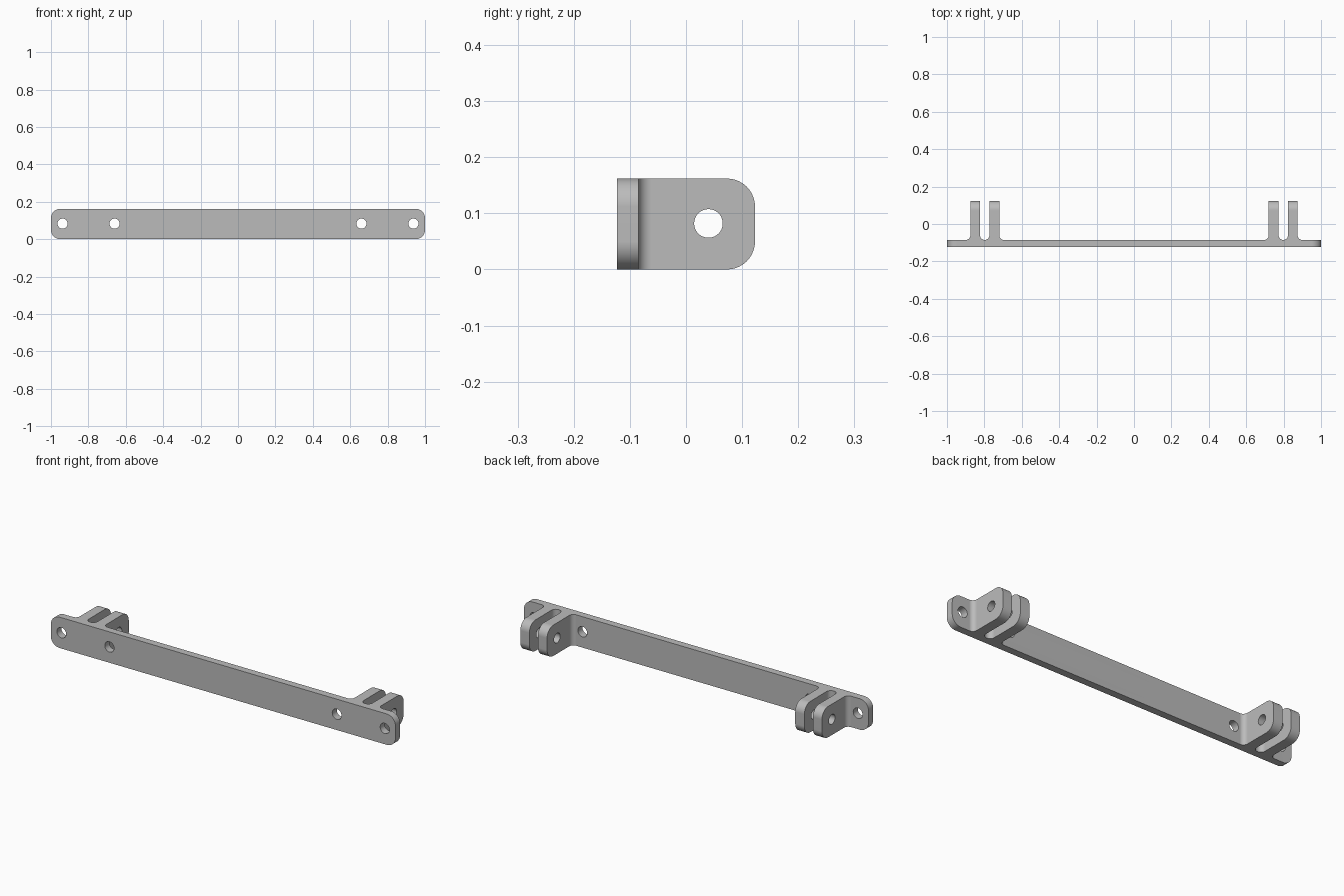
import bpy, bmesh, math

cube = bpy.data.objects.get("Cube")
if cube:
    bpy.data.objects.remove(cube, do_unlink=True)

HEIGHT = 0.162
FRONT, BACK, TIP = -0.123, -0.085, 0.123
LUGS = [(0.72, 0.773), (0.823, 0.875)]
FILLET, CORNER = 0.024, 0.05

# Material
grey = bpy.data.materials.new("satin grey")
grey.use_nodes = True
colour = (0.5, 0.5, 0.5, 1)
grey.diffuse_color = colour
grey.node_tree.nodes["Principled BSDF"].inputs["Base Color"].default_value = colour


def arc(cx, cy, start, steps=8):
    """Quarter circle, counter-clockwise from a start angle in degrees."""
    angles = [math.radians(start + 90 * i / steps) for i in range(steps + 1)]
    return [(cx + FILLET * math.cos(a), cy + FILLET * math.sin(a)) for a in angles]


# Plan outline: plate with two filleted lugs on each end
half = []
for inner, outer in LUGS:
    half += arc(inner - FILLET, BACK + FILLET, 270)
    half += [(inner, TIP), (outer, TIP)]
    half += arc(outer + FILLET, BACK + FILLET, 180)
half += [(1, BACK), (1, FRONT)]
outline = half + [(-x, y) for x, y in reversed(half)]

# Extrude the outline upwards
bm = bmesh.new()
base = bm.faces.new([bm.verts.new((x, y, 0)) for x, y in outline])
top = bmesh.ops.extrude_face_region(bm, geom=[base])
verts = [v for v in top["geom"] if isinstance(v, bmesh.types.BMVert)]
bmesh.ops.translate(bm, verts=verts, vec=(0, 0, HEIGHT))
bmesh.ops.recalc_face_normals(bm, faces=bm.faces)


# Round the plate ends and the lug tips
def is_end(edge):
    a, b = (v.co for v in edge.verts)
    flat = abs(a.z - b.z) < 1e-5
    plate_end = abs(a.x - b.x) < 1e-5 and abs(a.x) > 0.999
    lug_tip = min(a.y, b.y) > TIP - 1e-4
    return flat and (plate_end or lug_tip)


bmesh.ops.bevel(bm, geom=[e for e in bm.edges if is_end(e)], offset=CORNER,
                segments=10, profile=0.5, affect='EDGES')
mesh = bpy.data.meshes.new("mounting_bracket")
bm.to_mesh(mesh)
bm.free()
mesh.materials.append(grey)
bracket = bpy.data.objects.new("mounting_bracket", mesh)
bpy.context.collection.objects.link(bracket)


# Drill the screw holes and the pin holes
def drill(location, rotation, radius, depth):
    bpy.ops.mesh.primitive_cylinder_add(vertices=40, radius=radius, depth=depth,
                                        location=location, rotation=rotation)
    cutter = bpy.context.object
    cutter.name = "hole_cutter"
    cutter.hide_render = True
    cutter.data.materials.append(grey)
    bpy.context.view_layer.objects.active = bracket
    cut = bracket.modifiers.new("hole", 'BOOLEAN')
    cut.operation, cut.solver, cut.object = 'DIFFERENCE', 'EXACT', cutter
    bpy.ops.object.modifier_apply(modifier=cut.name)
    bpy.data.objects.remove(cutter, do_unlink=True)


quarter = math.pi / 2
for side in (-1, 1):
    for x in (0.66, 0.938):
        drill((side * x, -0.1, 0.083), (quarter, 0, 0), 0.027, 0.14)
    drill((side * 0.8, 0.04, 0.082), (0, quarter, 0), 0.0255, 0.3)

# Smooth the rounded faces and keep the flat ones flat
bpy.ops.object.select_all(action='DESELECT')
bracket.select_set(True)
bpy.context.view_layer.objects.active = bracket
bpy.ops.object.shade_smooth_by_angle(angle=math.radians(30))
weighted = bracket.modifiers.new("flat normals", 'WEIGHTED_NORMAL')
weighted.keep_sharp = True
